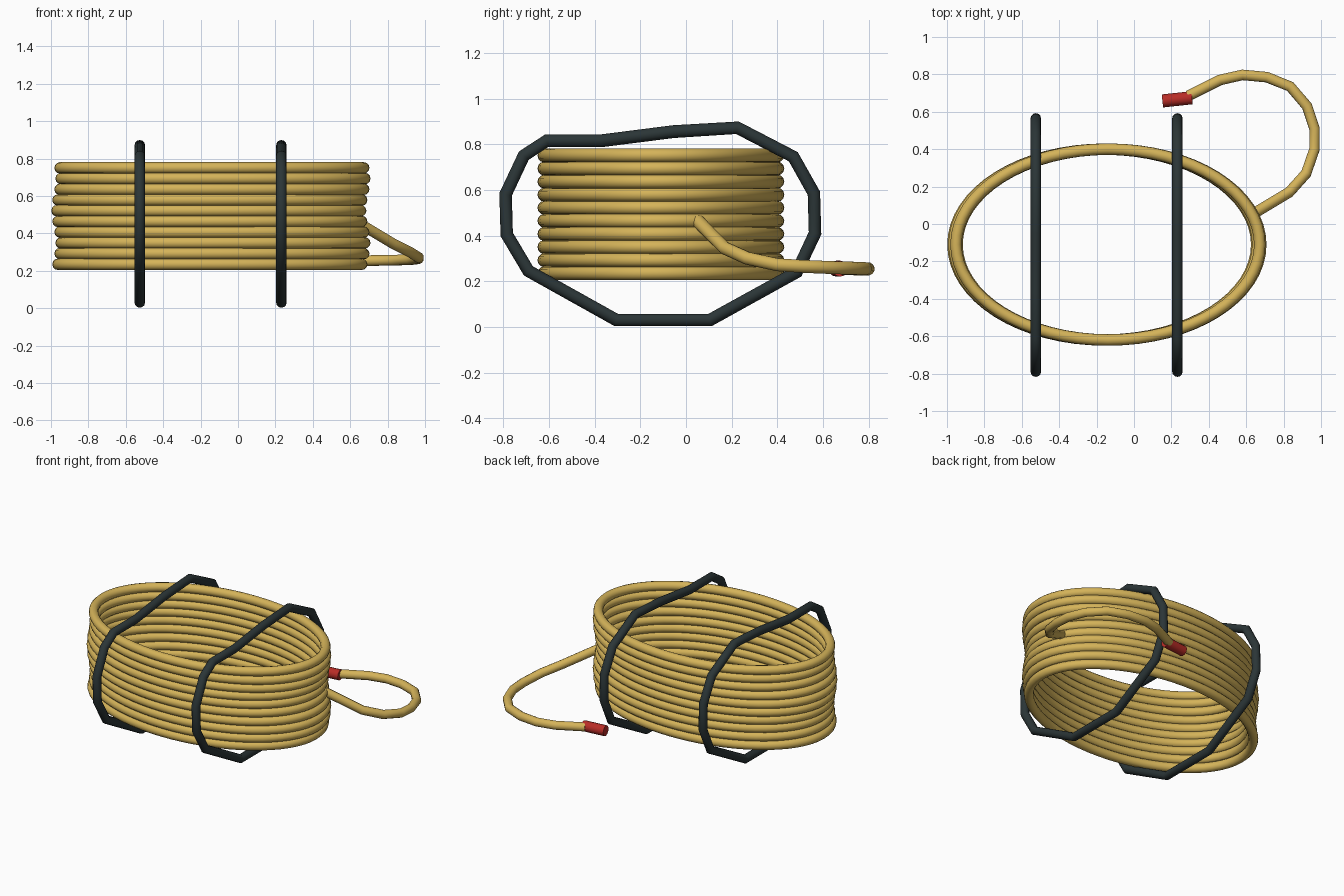
import bpy
from math import sin, cos, pi, radians
from mathutils import Vector

if "Cube" in bpy.data.objects:
    bpy.data.objects.remove(bpy.data.objects["Cube"])


def material(name, rgb):
    m = bpy.data.materials.new(name)
    m.use_nodes = True
    m.diffuse_color = (*rgb, 1)
    m.node_tree.nodes["Principled BSDF"].inputs["Base Color"].default_value = (*rgb, 1)
    return m


yellow = material("hose yellow", (0.66, 0.45, 0.10))
dark = material("strap dark grey", (0.024, 0.036, 0.038))
red = material("fitting red", (0.48, 0.026, 0.02))


def tube(name, points, radius, mat, closed=False):
    """Round tube swept along a polyline, turned into a mesh."""
    curve = bpy.data.curves.new(name, "CURVE")
    curve.dimensions = "3D"
    curve.bevel_depth = radius
    curve.bevel_resolution = 4
    curve.use_fill_caps = not closed
    spline = curve.splines.new("POLY")
    spline.points.add(len(points) - 1)
    for p, co in zip(spline.points, points):
        p.co = (*co, 1)
    spline.use_cyclic_u = closed
    curve.materials.append(mat)
    obj = bpy.data.objects.new(name, curve)
    bpy.context.collection.objects.link(obj)
    bpy.ops.object.select_all(action="DESELECT")
    obj.select_set(True)
    bpy.context.view_layer.objects.active = obj
    bpy.ops.object.convert(target="MESH")
    bpy.ops.object.shade_smooth_by_angle(angle=radians(35))
    return obj


# Stacked oval coils, each shifted slightly sideways
for i in range(10):
    cx = -0.145 + 0.011 * cos(pi * (i - 2) / 3)
    z = 0.235 + i * 0.0573
    ring = [(cx + 0.812 * cos(a), -0.11 + 0.51 * sin(a), z)
            for a in (2 * pi * k / 64 for k in range(64))]
    tube(f"coil_{i + 1}", ring, 0.0305, yellow, closed=True)

# Loose hose end curling round behind the coil
tail = [(0.63, 0.05, 0.465), (0.83, 0.17, 0.345), (0.92, 0.27, 0.30),
        (0.965, 0.40, 0.272), (0.965, 0.51, 0.265), (0.925, 0.63, 0.26),
        (0.835, 0.735, 0.257), (0.71, 0.785, 0.255), (0.58, 0.797, 0.254),
        (0.46, 0.77, 0.254), (0.29, 0.685, 0.255)]
tube("hose_end", tail, 0.029, yellow)

# Fitting on the free end
tube("end_fitting", [(0.31, 0.675, 0.255), (0.152, 0.658, 0.255)], 0.035, red)

# Two angular straps around the coil
loop = [(-0.305, 0.03), (0.105, 0.03), (0.485, 0.24), (0.565, 0.41),
        (0.56, 0.585), (0.47, 0.745), (0.225, 0.872), (-0.055, 0.855),
        (-0.37, 0.815), (-0.61, 0.815), (-0.71, 0.75), (-0.79, 0.58),
        (-0.785, 0.405), (-0.69, 0.245)]
for side, x in (("right", -0.525), ("left", 0.232)):
    tube(f"{side}_strap", [Vector((x, y, z)) for y, z in loop], 0.028, dark, closed=True)
